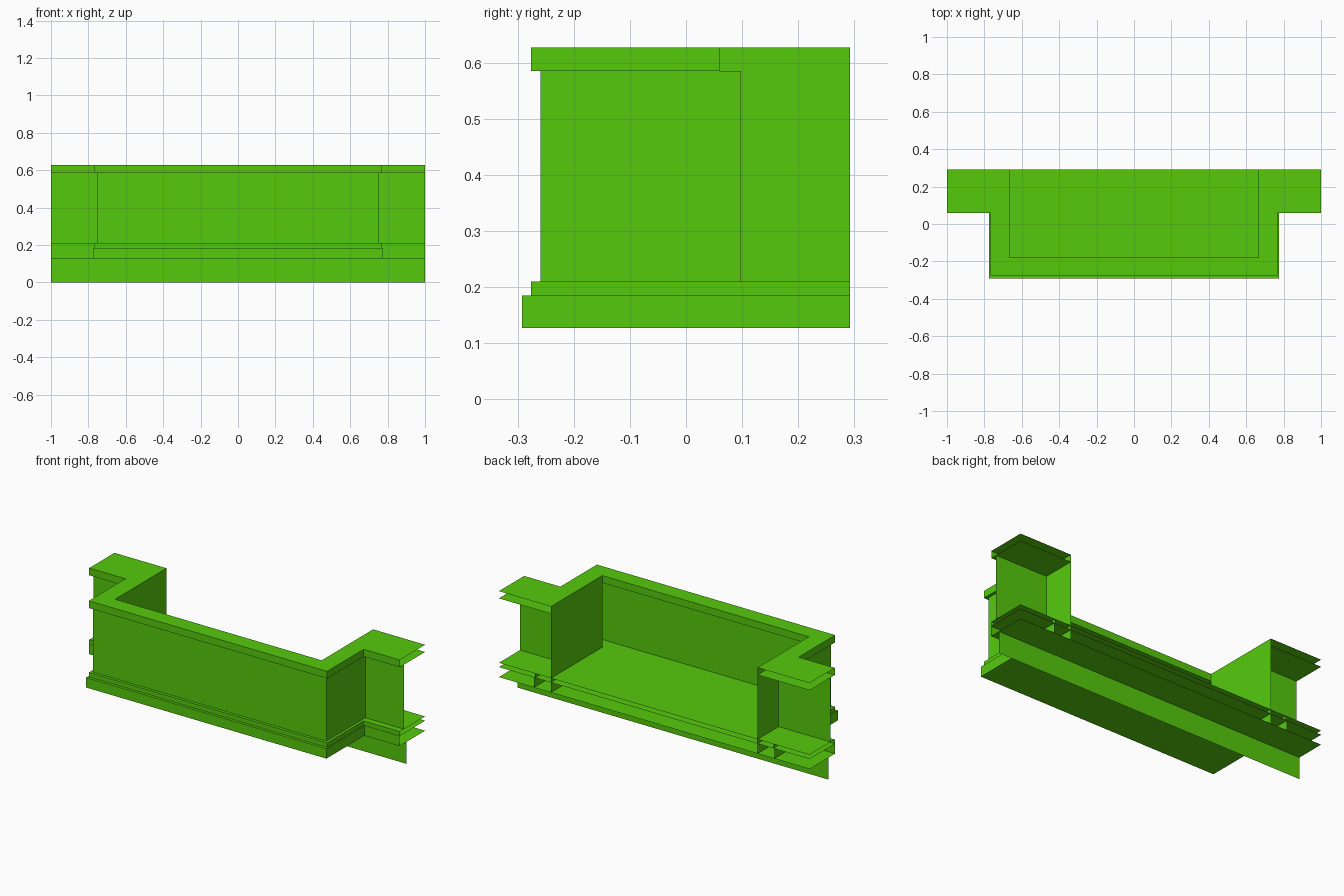
import bpy
import bmesh

cube = bpy.data.objects.get("Cube")
if cube:
    bpy.data.objects.remove(cube, do_unlink=True)

# Single flat green
green = bpy.data.materials.new("leaf_green")
green.use_nodes = True
colour = (0.093, 0.59, 0.004, 1)
green.diffuse_color = colour
green.node_tree.nodes["Principled BSDF"].inputs["Base Color"].default_value = colour

BACK = 0.292
INNER_X, INNER_Y = 0.665, -0.18
APRON_Y = 0.12
Z_BASE, Z_STEP, Z_FLOOR, Z_LIP, Z_TOP = 0.127, 0.185, 0.21, 0.585, 0.627


def finish(name, bm):
    mesh = bpy.data.meshes.new(name)
    bm.to_mesh(mesh)
    bm.free()
    mesh.materials.append(green)
    obj = bpy.data.objects.new(name, mesh)
    bpy.context.collection.objects.link(obj)
    return obj


def sheet(name, outline, z):
    """Flat horizontal panel."""
    bm = bmesh.new()
    face = bm.faces.new([bm.verts.new((x, y, z)) for x, y in outline])
    face.normal_update()
    if face.normal.z < 0:
        face.normal_flip()
    bmesh.ops.triangulate(bm, faces=[face])
    return finish(name, bm)


def ribbon(name, path, z0, z1):
    """Upright panel following a plan path."""
    bm = bmesh.new()
    low = [bm.verts.new((x, y, z0)) for x, y in path]
    high = [bm.verts.new((x, y, z1)) for x, y in path]
    for i in range(len(path) - 1):
        bm.faces.new((low[i], low[i + 1], high[i + 1], high[i]))
    return finish(name, bm)


def front_path(side, front, wing):
    """Plan line around the projecting bay and both wings."""
    half = [(side, front), (side, wing), (1, wing)]
    return [(-x, y) for x, y in reversed(half)] + half


def full_plan(path):
    return path + [(1, BACK), (-1, BACK)]


def open_plan(path):
    return path + [(1, BACK), (INNER_X, BACK), (INNER_X, INNER_Y),
                   (-INNER_X, INNER_Y), (-INNER_X, BACK), (-1, BACK)]


wall = front_path(0.751, -0.259, 0.098)
trim = front_path(0.767, -0.276, 0.06)
plinth = front_path(0.774, -0.292, 0.058)

# Main wall
ribbon("parapet_wall", wall, Z_FLOOR, Z_LIP)

# Coping: fascia, open-backed top and underside, inner front lip
ribbon("coping_fascia", trim, Z_LIP, Z_TOP)
sheet("coping_top", open_plan(trim), Z_TOP)
sheet("coping_underside", open_plan(trim), Z_LIP)
ribbon("coping_inner_lip", [(INNER_X, INNER_Y), (-INNER_X, INNER_Y)], Z_LIP, Z_TOP)

# Base moulding and floor
ribbon("step_fascia", trim, Z_STEP, Z_FLOOR)
sheet("floor", full_plan(trim), Z_FLOOR)
ribbon("plinth_fascia", plinth, Z_BASE, Z_STEP)
sheet("plinth_top", full_plan(plinth), Z_STEP)
sheet("plinth_underside", full_plan(plinth), Z_BASE)

# Inner cheeks, wall returns and base ribs on each side
for label, s in (("left", 1), ("right", -1)):
    ribbon(label + "_inner_cheek", [(s * INNER_X, BACK), (s * INNER_X, INNER_Y)], Z_BASE, Z_TOP)
    ribbon(label + "_wall_return", [(s * INNER_X, 0.098), (s * 0.751, 0.098)], Z_FLOOR, Z_LIP)
    ribbon(label + "_base_rib", [(s * 0.774, 0.058), (s * 0.774, BACK)], Z_BASE, Z_STEP)
    ribbon(label + "_step_rib", [(s * 0.767, 0.06), (s * 0.767, BACK)], Z_STEP, Z_FLOOR)

# Hanging apron below
ribbon("apron", [(-1, APRON_Y), (1, APRON_Y)], 0, Z_BASE)
